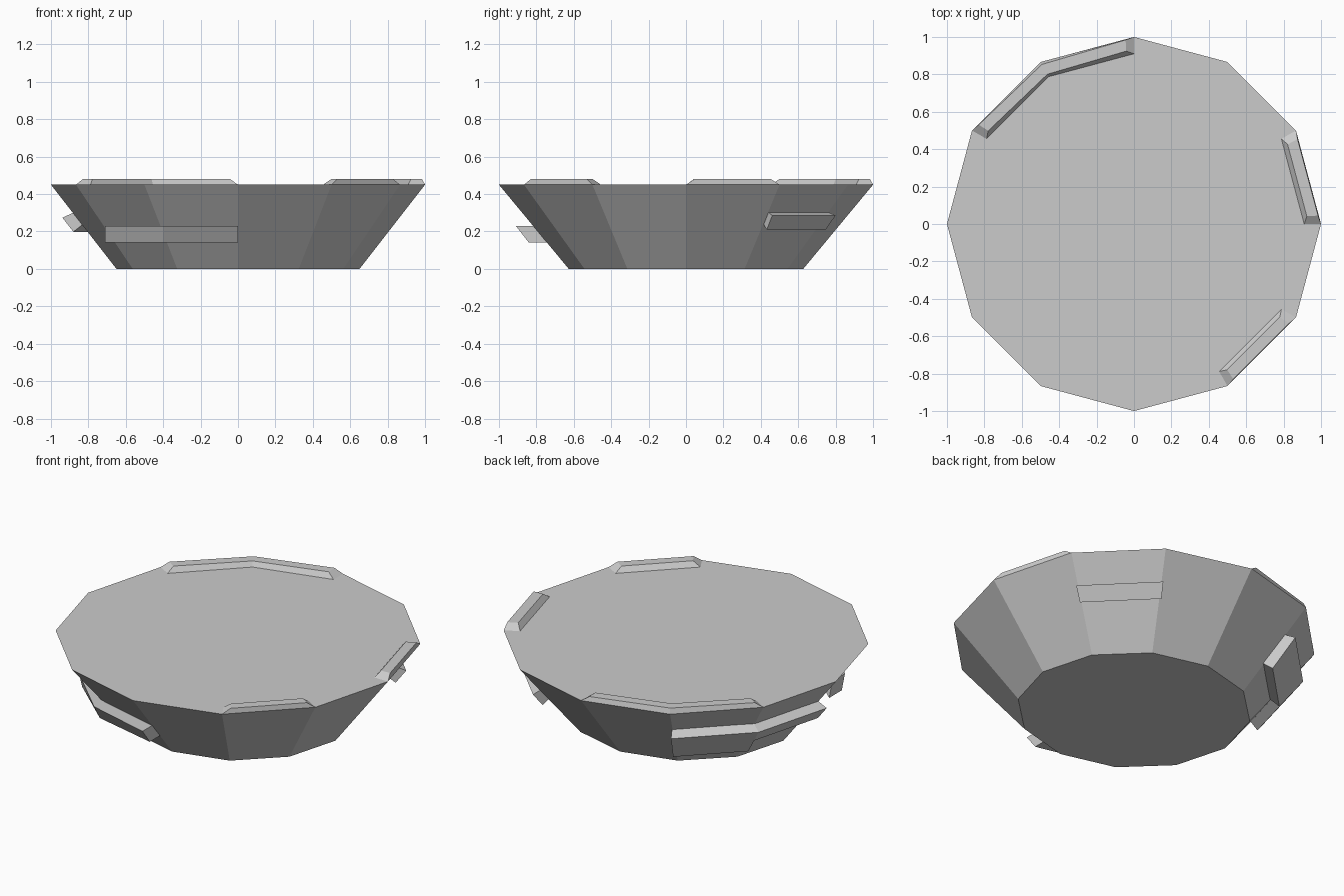
import bpy, bmesh
from math import sin, cos, radians

if "Cube" in bpy.data.objects:
    bpy.data.objects.remove(bpy.data.objects["Cube"])

RIM_Z = 0.45


def make(name, rings):
    """Closed solid lofted through rings of equal point count."""
    bm = bmesh.new()
    rows = [[bm.verts.new(p) for p in ring] for ring in rings]
    n = len(rows[0])
    for a, b in zip(rows, rows[1:]):
        for i in range(n):
            j = (i + 1) % n
            bm.faces.new((a[i], a[j], b[j], b[i]))
    bm.faces.new(rows[0])
    bm.faces.new(rows[-1])
    bmesh.ops.recalc_face_normals(bm, faces=bm.faces[:])
    mesh = bpy.data.meshes.new(name)
    bm.to_mesh(mesh)
    bm.free()
    obj = bpy.data.objects.new(name, mesh)
    bpy.context.collection.objects.link(obj)
    return obj


def pol(deg, r, z):
    return (r * cos(radians(deg)), r * sin(radians(deg)), z)


def wall_r(z):
    return 0.65 + 0.35 * z / RIM_Z


# Twelve-sided flared body, slightly narrower front to back at the foot
make("body", [
    [(0.65 * cos(radians(a)), 0.627 * sin(radians(a)), 0) for a in range(0, 360, 30)],
    [pol(a, 1, RIM_Z) for a in range(0, 360, 30)],
])


# Bevelled bricks lying on the rim
def rim_brick(name, start, end):
    rings = []
    for a in range(start, end + 1, 30):
        inset = 2.6 if a == start else -2.6 if a == end else 0
        rings.append([pol(a, 1, RIM_Z), pol(a, 0.91, RIM_Z),
                      pol(a + inset, 0.925, 0.48), pol(a + inset, 0.985, 0.48)])
    make(name, rings)


rim_brick("rim_brick_right", 0, 30)
rim_brick("rim_brick_back", 90, 150)
rim_brick("rim_brick_front", -60, -30)


# Bricks standing out square to the sloping wall
def wall_brick(name, start, end, low, high, depth):
    dr, dz, sink = 0.79 * depth, -0.61 * depth, 0.03
    rings = []
    for a in (start, end):
        rings.append([pol(a, wall_r(low) - sink, low + sink * 0.77),
                      pol(a, wall_r(low) + dr, low + dz),
                      pol(a, wall_r(high) + dr, high + dz),
                      pol(a, wall_r(high) - sink, high + sink * 0.77 - 0.023)])
    make(name, rings)


wall_brick("wall_brick_right", 30, 60, 0.235, 0.31, 0.04)
wall_brick("wall_brick_back_tall", 120, 150, 0.14, 0.31, 0.06)
wall_brick("wall_brick_back_low", 150, 180, 0.235, 0.31, 0.06)

# Bent ledge pushed straight forward from the front-left wall
ledge = []
for x, y_low, y_high in ((-0.71, -0.38, -0.41), (-0.40, -0.655, -0.71), (0, -0.75, -0.82)):
    ledge.append([(x, y_low + 0.03, 0.14), (x, y_low - 0.09, 0.14),
                  (x, y_high - 0.09, 0.23), (x, y_high + 0.03, 0.23)])
make("front_ledge", ledge)
